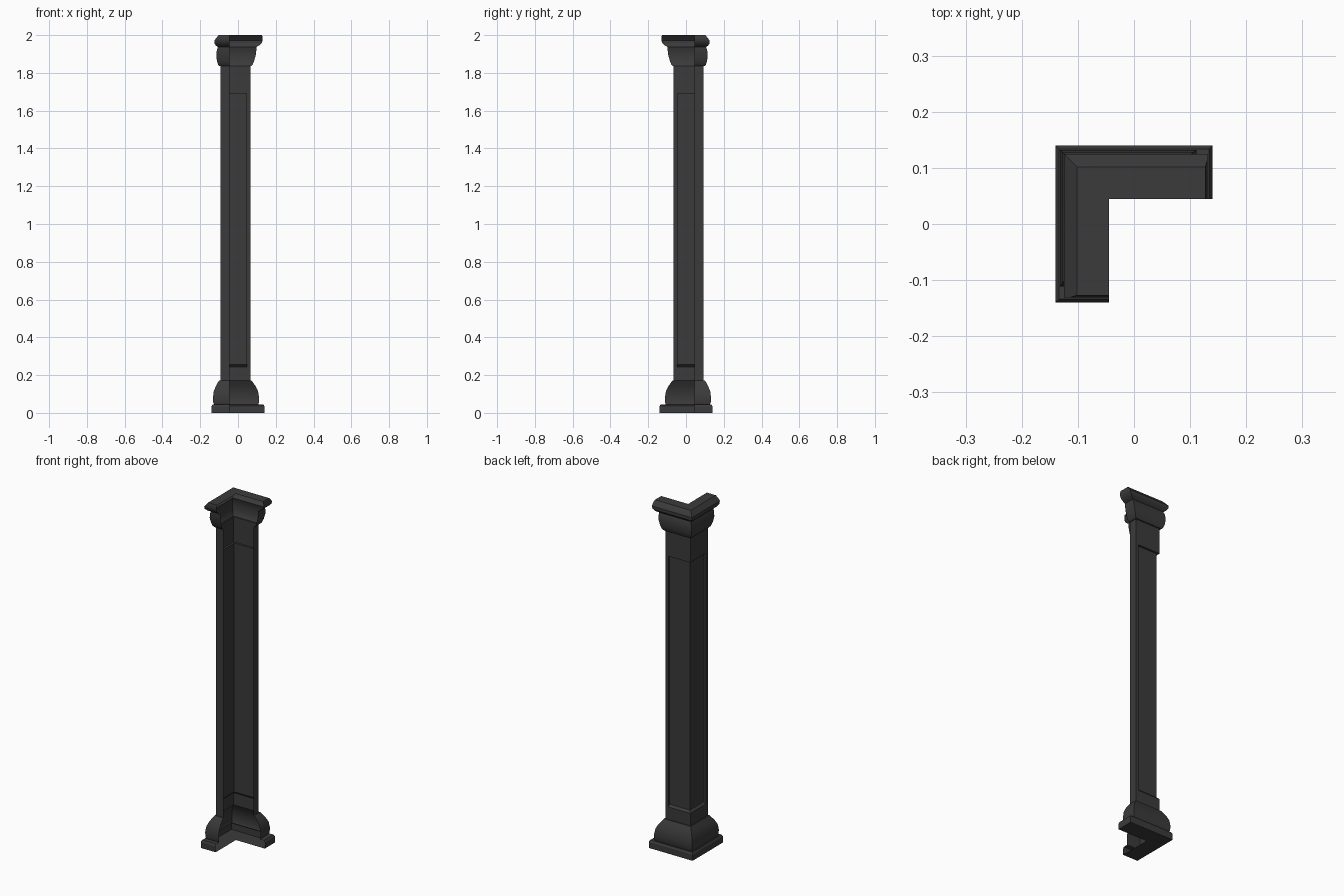
import bpy
import bmesh
from math import radians

cube = bpy.data.objects.get("Cube")
if cube:
    bpy.data.objects.remove(cube, do_unlink=True)

stone = bpy.data.materials.new("charcoal_stone")
stone.use_nodes = True
COLOUR = (0.043, 0.043, 0.043, 1)
stone.diffuse_color = COLOUR
stone.node_tree.nodes["Principled BSDF"].inputs["Base Color"].default_value = COLOUR

INNER = 0.045    # distance of the open inner side from the axes
OUTER = 0.093    # outer wall of the shaft
END = 0.066      # arm ends of the shaft
RECESS = 0.012   # panel depth on the outer walls
STRIP = 0.018    # width of the frame at the arm ends


def wall_path(outer, end, recess=0.0):
    """Plan of the outer walls and arm ends; the inner side stays open."""
    half = [(-INNER, -end), (-outer, -end), (-outer, STRIP - end),
            (recess - outer, STRIP - end)]
    corner = [(recess - outer, outer - recess)]
    return half + corner + [(-y, -x) for x, y in reversed(half)]


def shell(name, rings, bottom=False, top=False):
    """Skin (z, plan points) rings into an open shell with optional L-shaped lids."""
    bm = bmesh.new()
    loops = [[bm.verts.new((x, y, z)) for x, y in pts] for z, pts in rings]
    for low, high in zip(loops, loops[1:]):
        for i in range(len(low) - 1):
            bm.faces.new((low[i + 1], low[i], high[i], high[i + 1]))
    if bottom:
        bm.faces.new(loops[0] + [bm.verts.new((-INNER, INNER, rings[0][0]))])
    if top:
        lid = loops[-1] + [bm.verts.new((-INNER, INNER, rings[-1][0]))]
        bm.faces.new(lid[::-1])
    # Merge the frame points where there is no recess
    bmesh.ops.remove_doubles(bm, verts=bm.verts, dist=0.0001)
    mesh = bpy.data.meshes.new(name)
    bm.to_mesh(mesh)
    bm.free()
    mesh.materials.append(stone)
    obj = bpy.data.objects.new(name, mesh)
    bpy.context.collection.objects.link(obj)
    bpy.ops.object.select_all(action="DESELECT")
    bpy.context.view_layer.objects.active = obj
    obj.select_set(True)
    bpy.ops.object.shade_smooth_by_angle(angle=radians(30))


def moulding(name, profile, **lids):
    shell(name, [(z, wall_path(o, e)) for z, o, e in profile], **lids)


# Plinth and rounded base moulding
moulding("base", [
    (0, .14, .14), (.035, .14, .14), (.045, .134, .134),
    (.045, .127, .108), (.055, .131, .111), (.085, .132, .111),
    (.115, .128, .106), (.14, .118, .094), (.16, .107, .08),
    (.172, .1, .071), (.172, OUTER, END)], bottom=True)

# Shaft with a panel sunk into the outer walls, on a sloping sill
plain = wall_path(OUTER, END)
sunk = wall_path(OUTER, END, RECESS)
shell("shaft", [(.172, plain), (.243, plain), (.255, sunk),
                (1.692, sunk), (1.692, plain), (1.837, plain)])

# Capital and crowning slab with a sloping outer edge
moulding("capital", [
    (1.837, OUTER, END), (1.837, .1, .07), (1.845, .106, .078),
    (1.865, .112, .086), (1.895, .115, .094), (1.92, .112, .097),
    (1.937, .106, .097), (1.945, .118, .112), (1.957, .125, .125),
    (1.972, .125, .131), (1.985, .115, .131), (2, .102, .127)], top=True)
